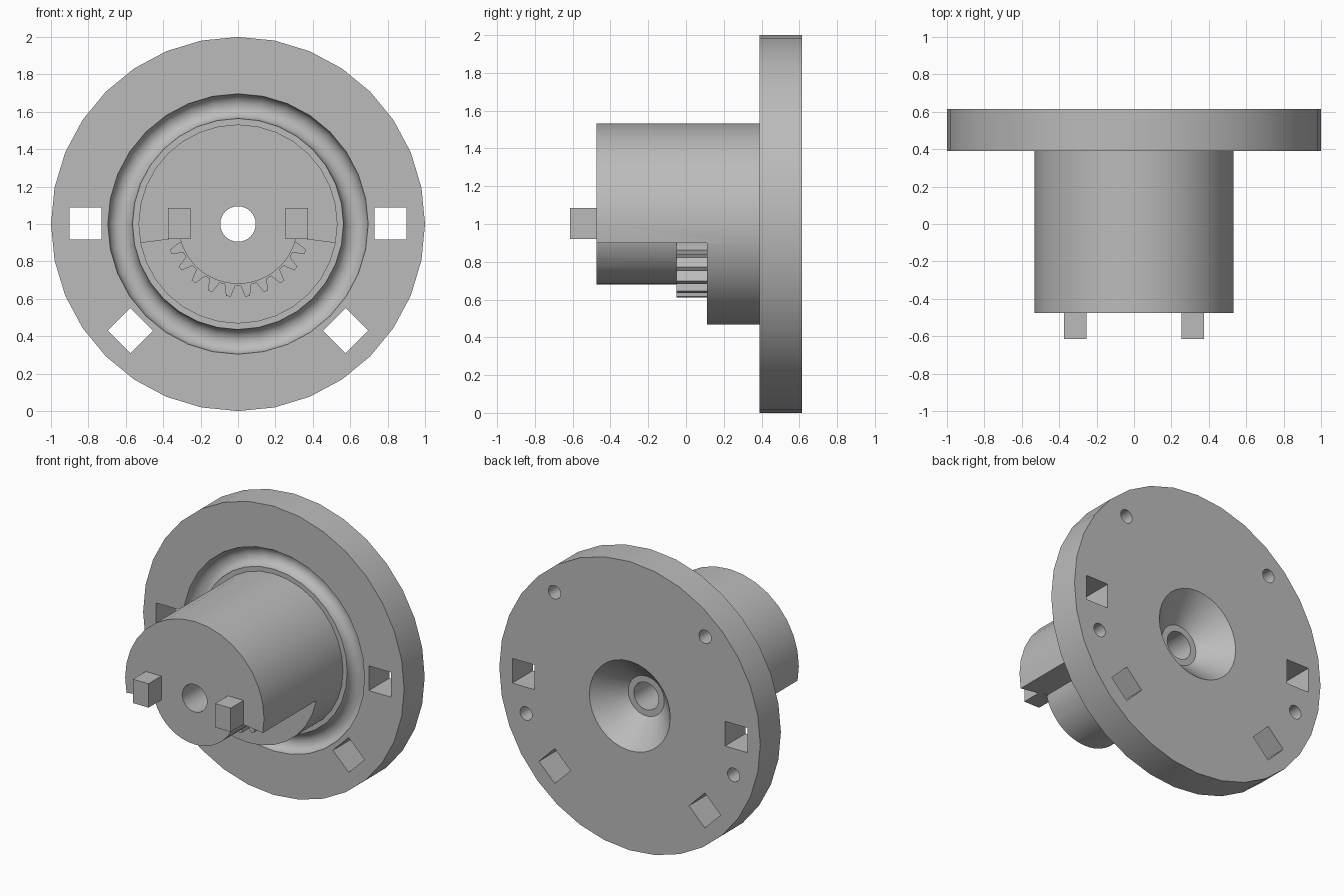
import bpy, bmesh
from math import sin, cos, pi, radians

if "Cube" in bpy.data.objects:
    bpy.data.objects.remove(bpy.data.objects["Cube"])

grey = bpy.data.materials.new("plain grey")
grey.use_nodes = True
grey.diffuse_color = (0.5, 0.5, 0.5, 1)
grey.node_tree.nodes["Principled BSDF"].inputs["Base Color"].default_value = (0.5, 0.5, 0.5, 1)

FRONT, STEP, FLANGE, BACK = -0.475, 0.11, 0.39, 0.615
BORE = 0.095


def finish(bm, name):
    bmesh.ops.recalc_face_normals(bm, faces=bm.faces)
    mesh = bpy.data.meshes.new(name)
    bm.to_mesh(mesh)
    bm.free()
    mesh.materials.append(grey)
    obj = bpy.data.objects.new(name, mesh)
    bpy.context.collection.objects.link(obj)
    return obj


def polar(r, a):
    """Point in the x-z plane, angle measured from straight down."""
    return r * sin(a), 1 - r * cos(a)


def lathe(name, profile, sides):
    """Turn a closed (radius, y) profile around the y axis at z = 1."""
    bm = bmesh.new()
    rings = []
    for i in range(sides):
        ring = []
        for r, y in profile:
            x, z = polar(r, 2 * pi * i / sides)
            ring.append(bm.verts.new((x, y, z)))
        rings.append(ring)
    n = len(profile)
    for i, ring in enumerate(rings):
        nxt = rings[(i + 1) % sides]
        for j in range(n):
            k = (j + 1) % n
            bm.faces.new((ring[j], ring[k], nxt[k], nxt[j]))
    return finish(bm, name)


def prism(name, outline, y0, y1):
    """Extrude an (x, z) outline along y."""
    bm = bmesh.new()
    a = [bm.verts.new((x, y0, z)) for x, z in outline]
    b = [bm.verts.new((x, y1, z)) for x, z in outline]
    bm.faces.new(a)
    bm.faces.new(b)
    for i in range(len(a)):
        j = (i + 1) % len(a)
        bm.faces.new((a[i], a[j], b[j], b[i]))
    return finish(bm, name)


def ngon(cx, cz, r, sides, turn=0.0):
    return [(cx + r * cos(turn + 2 * pi * i / sides), cz + r * sin(turn + 2 * pi * i / sides))
            for i in range(sides)]


def cut(target, cutter):
    mod = target.modifiers.new("cut", "BOOLEAN")
    mod.operation = "DIFFERENCE"
    mod.solver = "EXACT"
    mod.object = cutter
    bpy.context.view_layer.objects.active = target
    bpy.ops.object.modifier_apply(modifier=mod.name)
    bpy.data.objects.remove(cutter)


# Hub and flange turned as one body, with a round groove and a countersunk bore
groove_mid, groove_r = 0.63, 0.066
groove = [(groove_mid - groove_r * cos(pi * i / 10), FLANGE + groove_r * sin(pi * i / 10))
          for i in range(11)]
body = lathe("flanged_hub",
             [(BORE, FRONT), (0.532, FRONT), (0.532, FLANGE)] + groove +
             [(1, FLANGE), (1, BACK), (0.31, BACK), (0.138, 0.435), (BORE, 0.435)], 32)

# Lower front of the hub stepped down to a narrow neck
outer_a, inner_a = radians(79.5), radians(76.6)
steps = [i / 12 - 1 for i in range(25)]
relief = [polar(0.32, inner_a * t) for t in steps] + [polar(0.62, -outer_a * t) for t in steps]
cut(body, prism("relief_cutter", relief, FRONT - 0.1, STEP))

# Square slots through the flange, and blind screw holes in its back
for s in (-1, 1):
    for x, z, turn in ((0.815, 1.003, pi / 4), (0.575, 0.43, 0)):
        cut(body, prism("slot_cutter", ngon(s * x, z, 0.121, 4, turn), 0.3, 0.7))
    for x, z in ((0.577, 1.633), (0.795, 0.735)):
        cut(body, prism("screw_cutter", ngon(s * x, z, 0.047, 16), 0.5, 0.7))

# Toothed sector around the neck
pitch = radians(15)
teeth = []
for i in range(10):
    a = (i - 4.5) * pitch
    for r, da in ((0.33, -5), (0.39, -1.9), (0.39, 1.9), (0.33, 5)):
        teeth.append(polar(r, a + radians(da)))
inside = [polar(0.27, -t * 4.8 * pitch) for t in steps]
gear = prism("gear_sector", teeth + inside, -0.05, STEP + 0.01)

# Two drive pegs on the front face
pegs = []
for s, side in ((-1, "right"), (1, "left")):
    corners = [(s * 0.255, 0.92), (s * 0.375, 0.92), (s * 0.375, 1.085), (s * 0.255, 1.085)]
    pegs.append(prism(side + "_drive_peg", corners, -BACK, FRONT + 0.01))

# Smooth the turned surfaces, keeping edges sharp
bpy.ops.object.select_all(action="DESELECT")
for obj in [body, gear] + pegs:
    obj.select_set(True)
bpy.context.view_layer.objects.active = body
bpy.ops.object.shade_smooth_by_angle(angle=radians(30))
